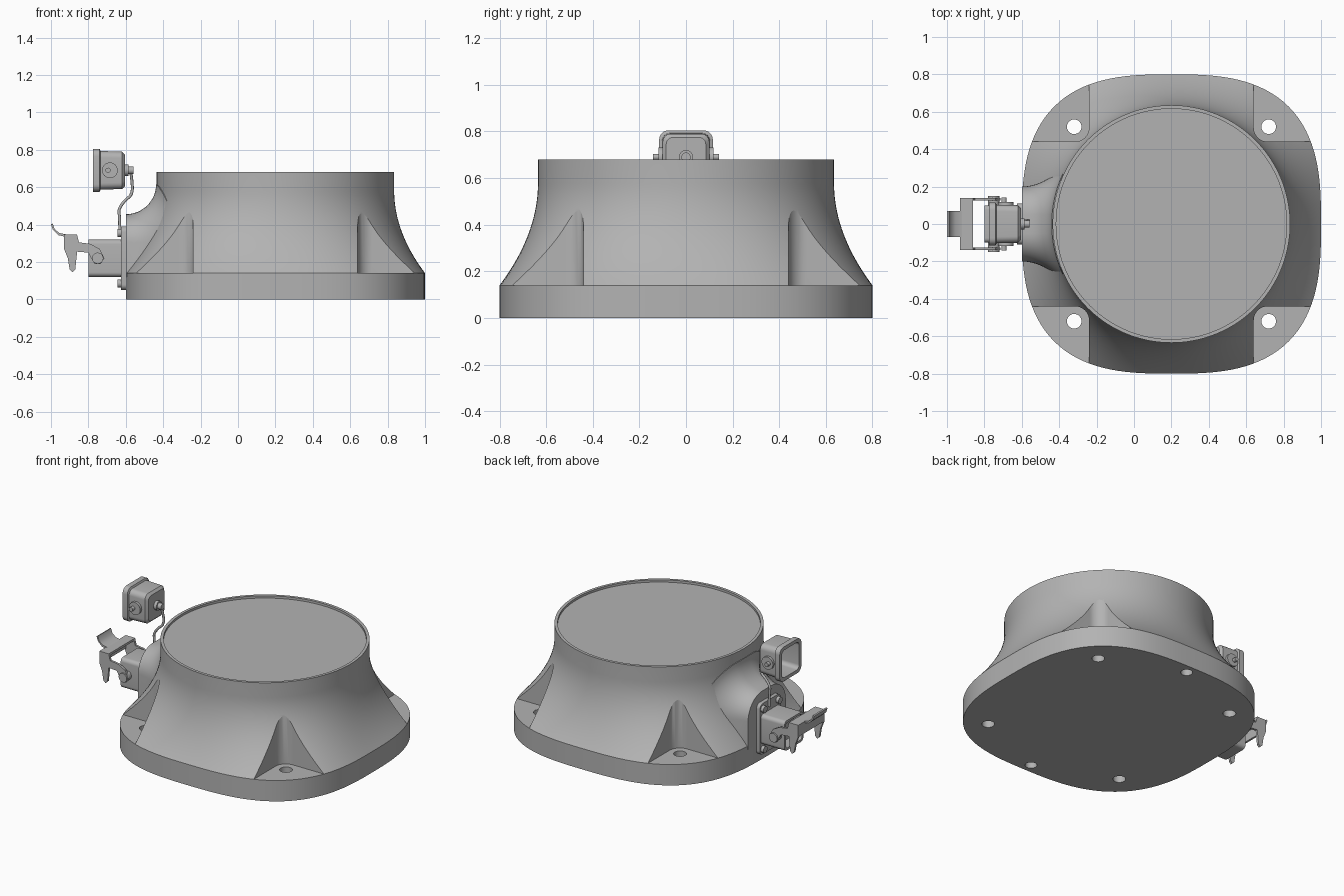
import bpy, bmesh
from math import cos, sin, pi, sqrt

if "Cube" in bpy.data.objects:
    bpy.data.objects.remove(bpy.data.objects["Cube"])

grey = bpy.data.materials.new("cast_grey")
grey.use_nodes = True
colour = (0.45, 0.45, 0.45, 1)
grey.diffuse_color = colour
grey.node_tree.nodes["Principled BSDF"].inputs["Base Color"].default_value = colour

CX = 0.2          # body axis
HALF = 0.8        # half width of the base
TOP_R = 0.635     # radius of the round top
PLATE = 0.14      # base thickness
TOP = 0.68


def smooth(ob, angle=0.6):
    bpy.ops.object.select_all(action='DESELECT')
    ob.select_set(True)
    bpy.context.view_layer.objects.active = ob
    bpy.ops.object.shade_smooth_by_angle(angle=angle)


def loft(name, rings):
    """Closed solid through a list of equal-length rings of points."""
    bm = bmesh.new()
    vs = [[bm.verts.new(p) for p in ring] for ring in rings]
    n = len(vs[0])
    for a, b in zip(vs, vs[1:]):
        for i in range(n):
            j = (i + 1) % n
            bm.faces.new((a[i], a[j], b[j], b[i]))
    bm.faces.new(vs[0])
    bm.faces.new(vs[-1])
    bmesh.ops.recalc_face_normals(bm, faces=bm.faces)
    me = bpy.data.meshes.new(name)
    bm.to_mesh(me)
    bm.free()
    me.materials.append(grey)
    ob = bpy.data.objects.new(name, me)
    bpy.context.collection.objects.link(ob)
    smooth(ob)
    return ob


def round_rect(w, h, r, seg=6):
    """Rounded rectangle of half sizes w, h about the origin."""
    pts = []
    for k, (sx, sy) in enumerate(((1, 1), (-1, 1), (-1, -1), (1, -1))):
        for i in range(seg + 1):
            a = (k + i / seg) * pi / 2
            pts.append((sx * (w - r) + r * cos(a), sy * (h - r) + r * sin(a)))
    return pts


def box_ring(x, zc, w, h, r):
    return [(x, y, zc + z) for y, z in round_rect(w, h, r)]


def cylinder(name, axis, u, v, r, start, end, n=32):
    """Cylinder along axis; u, v are the centre on the other two axes."""
    def ring(t):
        out = []
        for i in range(n):
            a, b = u + r * cos(2 * pi * i / n), v + r * sin(2 * pi * i / n)
            out.append({'x': (t, a, b), 'y': (a, t, b), 'z': (a, b, t)}[axis])
        return out
    return loft(name, [ring(start), ring(end)])


def prism(name, outline, y0, y1):
    return loft(name, [[(x, y, z) for x, z in outline] for y in (y0, y1)])


def cut(ob, cutters):
    for c in cutters:
        m = ob.modifiers.new("cut", 'BOOLEAN')
        m.operation, m.solver, m.object = 'DIFFERENCE', 'EXACT', c
        bpy.context.view_layer.objects.active = ob
        bpy.ops.object.modifier_apply(modifier=m.name)
        bpy.data.objects.remove(c)
    smooth(ob)


def base_ring(z, t, n=144):
    """Blend from the round top (t=0) to the squarish base (t=1)."""
    pts = []
    for i in range(n):
        a = 2 * pi * i / n
        c, s, e = abs(cos(a)), abs(sin(a)), 2.85
        r = TOP_R + (HALF / (c ** e + s ** e) ** (1 / e) - TOP_R) * t
        pts.append((CX + r * cos(a), r * sin(a), z))
    return pts


# Base plate with bolt holes
base = loft("base_plate", [base_ring(0, 1), base_ring(PLATE, 1)])
holes = [cylinder("hole", 'z', CX + sx * 0.52, sy * 0.52, 0.039, -0.1, 0.3)
         for sx in (-1, 1) for sy in (-1, 1)]
holes += [cylinder("hole", 'z', CX, s * 0.735, 0.036, -0.1, 0.1) for s in (-1, 1)]
cut(base, holes)

# Flared body with recessed top
FLARE = 0.58
rings = []
for i in range(21):
    z = PLATE + (FLARE - PLATE) * i / 20
    rings.append(base_ring(z, ((FLARE - z) / (FLARE - PLATE)) ** 2))
rings.append(base_ring(TOP, 0))
for z in (TOP, TOP - 0.015):
    rings.append([(CX + (x - CX) * 0.97, y * 0.97, z) for x, y, _ in base_ring(z, 0)])
body = loft("flared_body", rings)

# Corner pockets above the bolt holes
pockets = []
for sx in (-1, 1):
    for sy in (-1, 1):
        pr = [(CX + sx * (0.84 + x), sy * (0.84 + y)) for x, y in round_rect(0.4, 0.4, 0.075, 8)]
        pockets.append(loft("pocket", [[(x, y, z) for x, y in pr] for z in (0.05, 0.64)]))
cut(body, pockets)

# Boss on the side, filleted into the body
FIL = 0.16


def boss_ring(t, push=0):
    e = FIL - FIL * sqrt(1 - t * t)
    w, h, r = 0.2 + e, 0.455 + e, 0.15 + e
    half = [(w, PLATE - 0.02)]
    half += [(w - r + r * cos(a), h - r + r * sin(a)) for a in (pi / 2 * i / 10 for i in range(11))]
    arch = half + [(-y, z) for y, z in reversed(half)]
    return [(-0.6 + FIL * t + push + t * (TOP_R - sqrt(TOP_R ** 2 - y * y)), y, z) for y, z in arch]


loft("connector_boss", [boss_ring(sin(pi / 2 * i / 12)) for i in range(13)] + [boss_ring(1, 0.03)])

# Socket housing with mounting flange and screws
ZS = 0.22
loft("socket_flange", [box_ring(x, ZS, 0.11, 0.17, 0.03) for x in (-0.625, -0.59)])
loft("socket_housing", [box_ring(-0.62, ZS, 0.1, 0.1, 0.025), box_ring(-0.8, ZS, 0.1, 0.1, 0.025),
                        box_ring(-0.8, ZS, 0.085, 0.085, 0.018), box_ring(-0.66, ZS, 0.085, 0.085, 0.018)])
loft("socket_insert", [box_ring(x, ZS, 0.06, 0.06, 0.015) for x in (-0.76, -0.65)])
for sy in (-1, 1):
    for sz in (-1, 1):
        cylinder("flange_screw", 'x', sy * 0.08, ZS + sz * 0.135, 0.022, -0.645, -0.61, 16)

# Locking latch
arm = [(-0.93, 0.345), (-0.86, 0.345), (-0.85, 0.305), (-0.79, 0.297), (-0.74, 0.27), (-0.715, 0.22),
       (-0.735, 0.188), (-0.765, 0.188), (-0.785, 0.22), (-0.80, 0.25), (-0.86, 0.255),
       (-0.87, 0.16), (-0.885, 0.145), (-0.90, 0.16), (-0.91, 0.22), (-0.93, 0.27)]
for s in (-1, 1):
    prism("latch_arm", arm, s * 0.125, s * 0.14)
    cylinder("latch_pivot", 'y', -0.75, ZS, 0.03, s * 0.09, s * 0.15, 24)
bridge = [(-0.93, 0.27), (-0.93, 0.348), (-0.86, 0.348), (-0.86, 0.333), (-0.917, 0.333), (-0.917, 0.27)]
prism("latch_bridge", bridge, -0.14, 0.14)
lip = [(-0.92, 0.348), (-0.955, 0.355), (-0.98, 0.375), (-0.99, 0.405)]
tab = lip + [(x - 0.01, z - 0.003) for x, z in reversed(lip[2:])] + [(-0.96, 0.343), (-0.92, 0.334)]
prism("latch_tab", tab, -0.07, 0.07)

# Hanging protective cap, open on its outer side
ZC = 0.69
loft("protective_cap", [box_ring(-0.605, ZC, 0.085, 0.085, 0.03), box_ring(-0.62, ZC, 0.1, 0.1, 0.035),
                        box_ring(-0.735, ZC, 0.103, 0.103, 0.035), box_ring(-0.74, ZC, 0.115, 0.115, 0.04),
                        box_ring(-0.775, ZC, 0.115, 0.115, 0.04), box_ring(-0.775, ZC, 0.092, 0.092, 0.028),
                        box_ring(-0.635, ZC, 0.085, 0.085, 0.025)])
for s in (-1, 1):
    cylinder("cap_lug", 'y', -0.685, ZC, 0.042, s * 0.095, s * 0.118, 24)
    cylinder("cap_pin", 'y', -0.695, ZC, 0.014, s * 0.11, s * 0.142, 16)
cylinder("cap_knob", 'x', 0, ZC, 0.03, -0.61, -0.585, 24)
cylinder("cap_knob_tip", 'x', 0, ZC, 0.02, -0.59, -0.558, 24)

# Retaining cord from the knob to the flange
path = [(-0.575, 0.69), (-0.565, 0.63), (-0.565, 0.56), (-0.605, 0.53), (-0.64, 0.48), (-0.632, 0.44),
        (-0.632, 0.35)]
cu = bpy.data.curves.new("retaining_cord", 'CURVE')
cu.dimensions = '3D'
cu.bevel_depth = 0.008
cu.bevel_resolution = 3
cu.use_fill_caps = True
sp = cu.splines.new('NURBS')
sp.points.add(len(path) - 1)
for p, (x, z) in zip(sp.points, path):
    p.co = (x, 0.02 if z < 0.65 else 0, z, 1)
sp.use_endpoint_u = True
sp.order_u = 3
cu.materials.append(grey)
bpy.context.collection.objects.link(bpy.data.objects.new("retaining_cord", cu))
